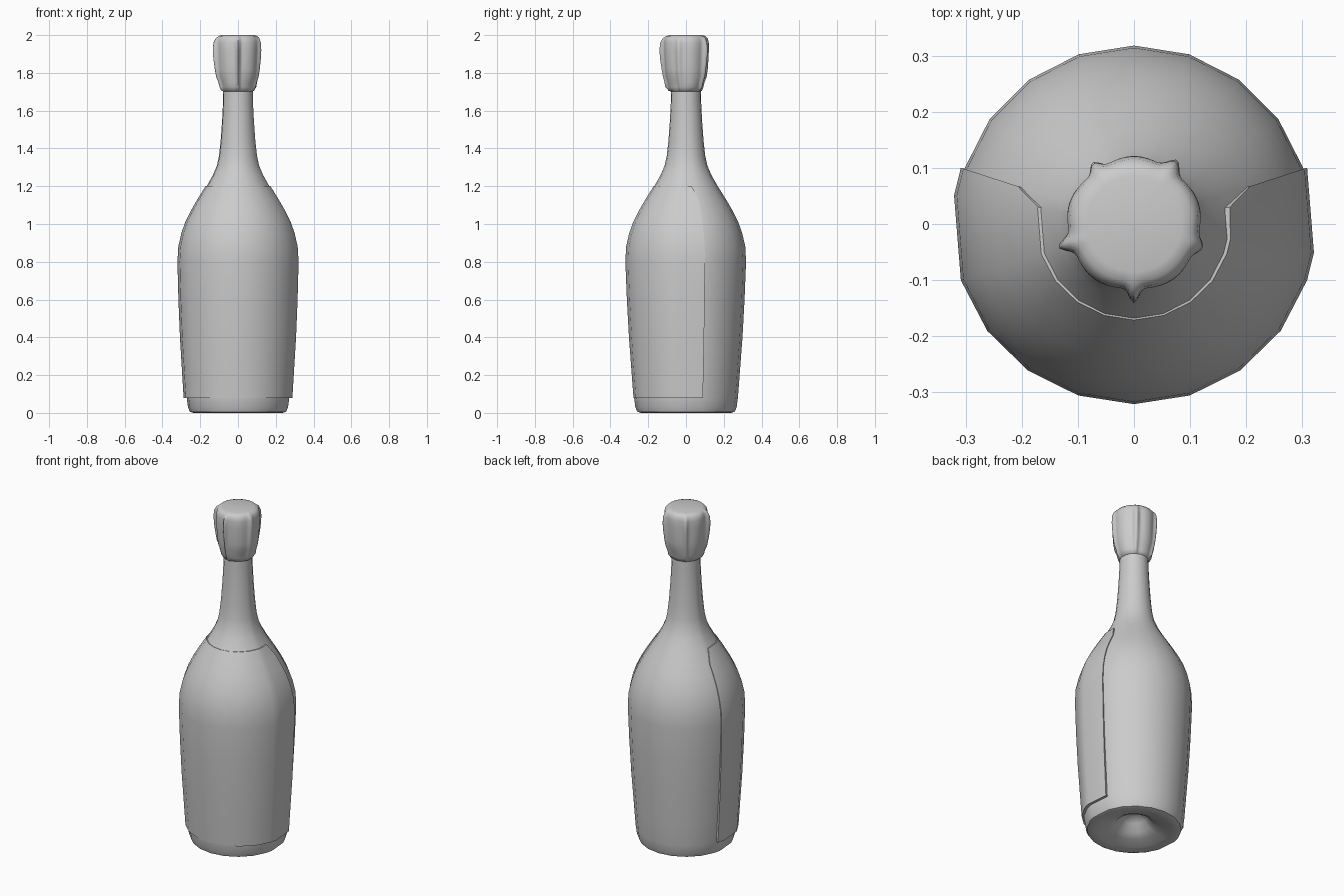
import bpy, bmesh, math

if "Cube" in bpy.data.objects:
    bpy.data.objects.remove(bpy.data.objects["Cube"])

# Column angles shared by body and label: 18 degree steps with flattened sides
FRONT = [-9 - 180, -162, -144, -126, -108, -90, -72, -54, -36, -18, -9]
FRONT = sorted(FRONT)
BODY_ANGLES = FRONT + [18 * i for i in range(1, 10)]

BODY = [(0, .11), (.035, .108), (.07, .085), (.10, .045), (.14, .025), (.20, .008),
        (.24, 0), (.258, .006), (.268, .03), (.275, .08), (.284, .2), (.299, .4),
        (.310, .6), (.318, .8), (.314, .88), (.298, .95), (.277, 1.01), (.247, 1.07),
        (.212, 1.13), (.168, 1.2), (.134, 1.26), (.113, 1.31), (.102, 1.36),
        (.093, 1.44), (.085, 1.55), (.080, 1.65), (.078, 1.76)]


def polar(r, deg, z):
    a = math.radians(deg)
    return (r * math.cos(a), r * math.sin(a), z)


def grid_object(name, rows, closed, angle):
    """Skin rows of points; closed rows wrap around."""
    bm = bmesh.new()
    vs = [[bm.verts.new(p) for p in row] for row in rows]
    n = len(rows[0])
    for lo, hi in zip(vs, vs[1:]):
        for j in range(n if closed else n - 1):
            k = (j + 1) % n
            bm.faces.new((lo[j], lo[k], hi[k], hi[j]))
    bmesh.ops.remove_doubles(bm, verts=bm.verts, dist=1e-5)
    bmesh.ops.recalc_face_normals(bm, faces=bm.faces)
    me = bpy.data.meshes.new(name)
    bm.to_mesh(me)
    bm.free()
    ob = bpy.data.objects.new(name, me)
    bpy.context.collection.objects.link(ob)
    bpy.ops.object.select_all(action='DESELECT')
    ob.select_set(True)
    bpy.context.view_layer.objects.active = ob
    bpy.ops.object.shade_smooth_by_angle(angle=math.radians(angle))
    return ob


# Bottle glass with hollow base
grid_object("bottle_body", [[polar(r, a, z) for a in BODY_ANGLES] for r, z in BODY], True, 45)

# Wrap-around label: hugs the front, stands slightly proud at the sides
label_profile = [p for p in BODY if .08 <= p[1] <= 1.2 and p[0] > .15]
angles = [-198] + FRONT + [18]


def label_row(r, z, inset=0):
    row = []
    for a in angles:
        side = abs(math.cos(math.radians(a)))
        off = .003 + max(.003, .015 - .014 * z) * side ** 2
        if z > 1.19 and a in (-198, 18):      # rounded top corners
            a += 8 if a < 0 else -8
        row.append(polar(r + off - inset, a, z))
    ends = [polar(r - .004, math.degrees(math.atan2(p[1], p[0])), z) for p in (row[0], row[-1])]
    return [ends[0]] + row + [ends[1]]


rows = [label_row(r, z) for r, z in label_profile]
rows = [label_row(*label_profile[0], inset=.022)] + rows + [label_row(*label_profile[-1], inset=.012)]
grid_object("label", rows, False, 40)

# Foil cap with five pinched folds: (angle, height of fold, half width)
FOLDS = [(197, .026, 6), (270, .026, 5), (341, .015, 7), (56, .022, 7), (124, .017, 6)]
CAP = [(.074, 1.70, 0), (.084, 1.705, .3), (.093, 1.725, .6), (.098, 1.75, .6),
       (.108, 1.78, .6), (.113, 1.82, .7), (.116, 1.87, .9), (.118, 1.92, 1),
       (.118, 1.96, .8), (.114, 1.983, .4), (.103, 1.995, .1), (.085, 2.0, 0), (0, 2.0, 0)]


def cap_radius(r, z, k, a):
    for at, h, w in FOLDS:
        d = (a - at + 180) % 360 - 180
        r += k * h * math.exp(-(d / w) ** 2)
    # facets between folds and loose gathers near the lower edge
    if r > 0:
        r += .003 * k * math.cos(math.radians(5 * (a - 18)))
        r += .007 * k * math.exp(-((z - 1.735) / .025) ** 2) * math.sin(math.radians(3 * a + 40))
    return r


N = 120
grid_object("foil_cap", [[polar(cap_radius(r, z, k, 360 * i / N), 360 * i / N, z)
                          for i in range(N)] for r, z, k in CAP], True, 60)
